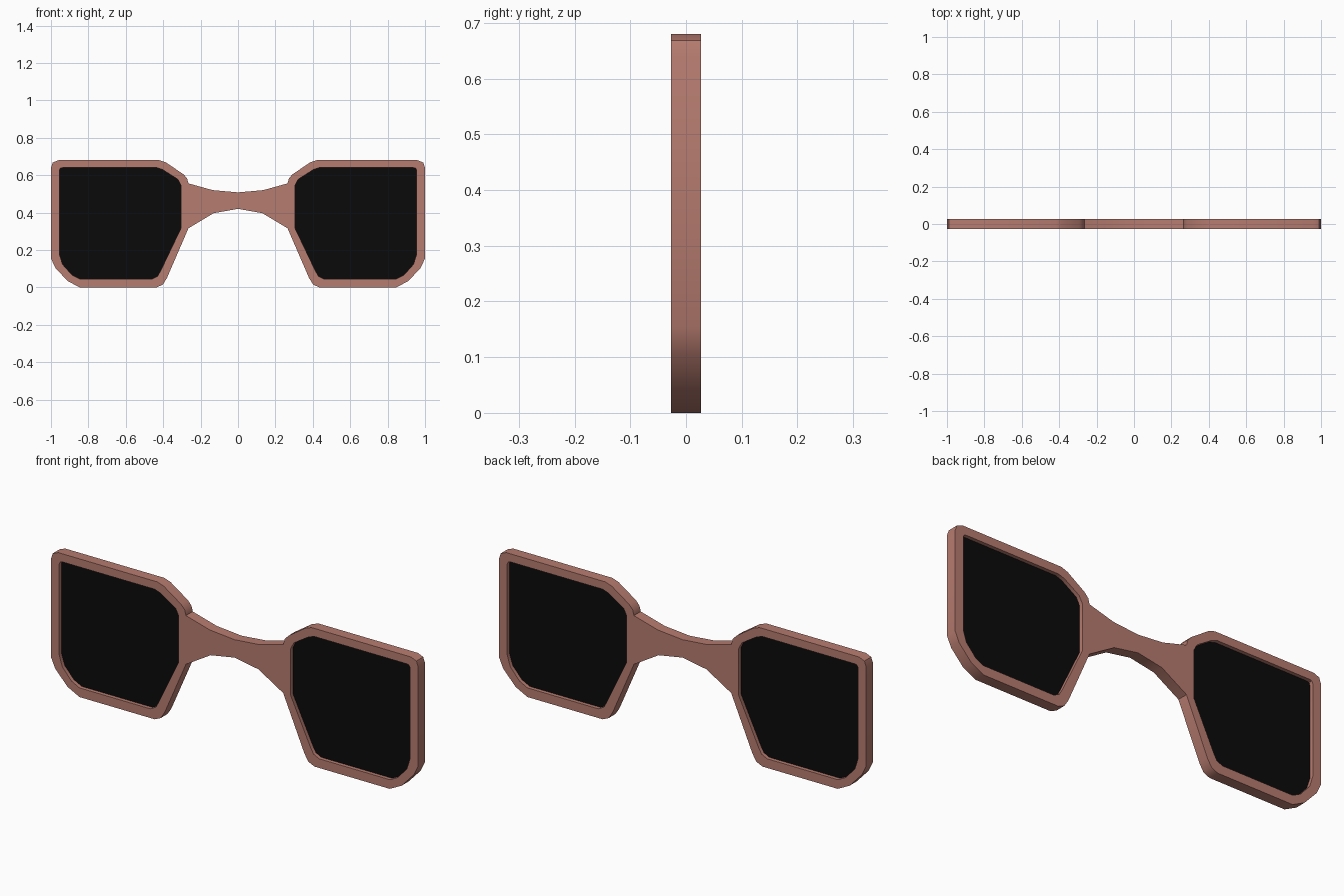
import bpy, bmesh, math
from mathutils import Matrix

if "Cube" in bpy.data.objects:
    bpy.data.objects.remove(bpy.data.objects["Cube"])

def material(name, rgb):
    m = bpy.data.materials.new(name)
    m.diffuse_color = (*rgb, 1)
    m.use_nodes = True
    m.node_tree.nodes["Principled BSDF"].inputs["Base Color"].default_value = m.diffuse_color
    return m

FRAME = material("rose_frame", (0.47, 0.20, 0.16))
DARK = material("dark_lens", (0.003, 0.003, 0.003))

def plate(name, loops, half_depth, mat):
    """Fill closed x-z outlines (later loops become holes) and extrude along y."""
    cu = bpy.data.curves.new(name, 'CURVE')
    cu.dimensions, cu.fill_mode, cu.extrude = '2D', 'BOTH', half_depth
    for pts in loops:
        sp = cu.splines.new('POLY')
        sp.points.add(len(pts) - 1)
        for p, (x, z) in zip(sp.points, pts):
            p.co = (x, z, 0, 1)
        sp.use_cyclic_u = True
    ob = bpy.data.objects.new(name, cu)
    bpy.context.collection.objects.link(ob)
    bpy.ops.object.select_all(action='DESELECT')
    ob.select_set(True)
    bpy.context.view_layer.objects.active = ob
    bpy.ops.object.convert(target='MESH')
    ob = bpy.context.object
    bm = bmesh.new()
    bm.from_mesh(ob.data)
    bm.transform(Matrix.Rotation(math.pi / 2, 4, 'X'))
    bmesh.ops.remove_doubles(bm, verts=bm.verts, dist=1e-5)
    bmesh.ops.recalc_face_normals(bm, faces=bm.faces)
    bm.to_mesh(ob.data)
    bm.free()
    ob.data.materials.clear()
    ob.data.materials.append(mat)
    bpy.ops.object.shade_smooth_by_angle(angle=math.radians(40))
    return ob

# Rim outlines for the +x side
outer = [(.265, .316), (.38, .05), (.402, .015), (.435, 0), (.845, 0), (.91, .033),
         (.977, .105), (1, .155), (1, .64), (.99, .668), (.96, .68), (.42, .68),
         (.385, .668), (.292, .605), (.272, .583), (.265, .556)]
inner = [(.305, .316), (.413, .09), (.43, .06), (.46, .045), (.845, .045), (.888, .067),
         (.938, .123), (.955, .177), (.955, .625), (.95, .637), (.938, .64), (.435, .64),
         (.402, .629), (.322, .578), (.305, .545)]

# Rims and lenses, mirrored
for side, sx in (("right", 1), ("left", -1)):
    o = [(sx * x, z) for x, z in outer]
    i = [(sx * x, z) for x, z in inner]
    plate(side + "_rim", [o, i], .0265, FRAME)
    plate(side + "_lens", [i], .008, DARK)

# Nose bridge
top = [(.265, .556), (.135, .52), (0, .508), (-.135, .52), (-.265, .556)]
bottom = [(-.265, .316), (-.13, .397), (0, .42), (.13, .397), (.265, .316)]
plate("nose_bridge", [top + bottom], .0265, FRAME)
